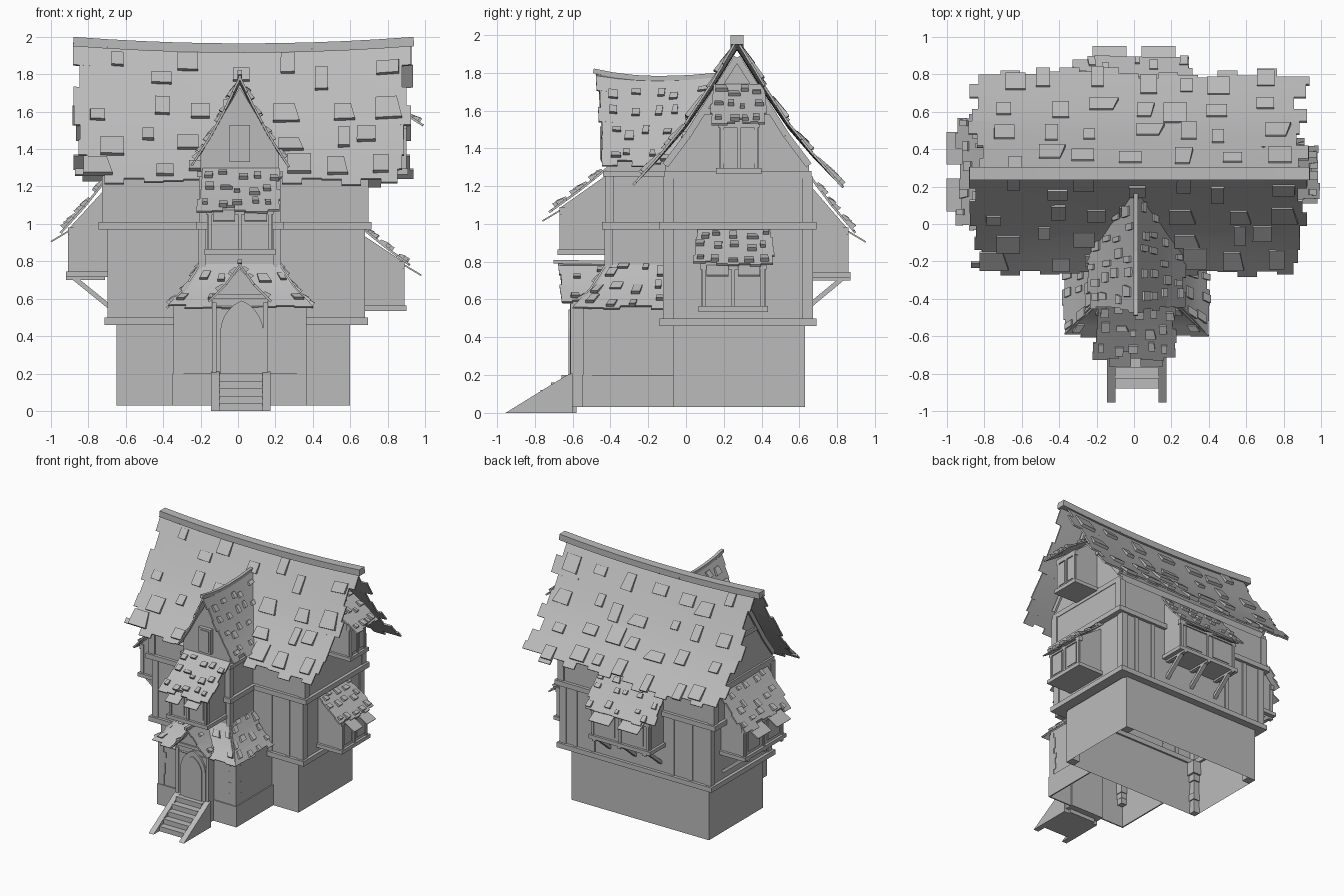
import bpy, bmesh, math, random
from mathutils import Vector, Matrix

random.seed(4)
cube = bpy.data.objects.get("Cube")
if cube:
    bpy.data.objects.remove(cube)

grey = bpy.data.materials.new("plain grey")
grey.use_nodes = True
grey.diffuse_color = (.5, .5, .5, 1)
grey.node_tree.nodes["Principled BSDF"].inputs["Base Color"].default_value = grey.diffuse_color


def finish(name, bm, matrix=None):
    mesh = bpy.data.meshes.new(name)
    bm.to_mesh(mesh)
    bm.free()
    if matrix:
        mesh.transform(matrix)
    mesh.materials.append(grey)
    obj = bpy.data.objects.new(name, mesh)
    bpy.context.collection.objects.link(obj)
    return obj


def make(name, solids, matrix=None, hollow=False):
    bm = bmesh.new()
    for ring_a, ring_b in solids:
        a = [bm.verts.new(p) for p in ring_a]
        b = [bm.verts.new(p) for p in ring_b]
        bm.faces.new(a)
        bm.faces.new(b)
        for i in range(len(a)):
            j = (i + 1) % len(a)
            bm.faces.new((a[i], a[j], b[j], b[i]))
    bmesh.ops.recalc_face_normals(bm, faces=bm.faces)
    if hollow:
        flat = [f for f in bm.faces if abs(f.normal.z) > .9]
        bmesh.ops.delete(bm, geom=flat, context='FACES')
    finish(name, bm, matrix)


def block(x0, x1, y0, y1, z0, z1):
    return [[(x0, y0, z), (x1, y0, z), (x1, y1, z), (x0, y1, z)] for z in (z0, z1)]


def prism(profile, axis, start, end):
    if axis == 'x':
        return [[(s, a, b) for a, b in profile] for s in (start, end)]
    return [[(a, s, b) for a, b in profile] for s in (start, end)]


def bar(start, end, width, height):
    p, q = Vector(start), Vector(end)
    along = (q - p).normalized()
    side = along.cross(Vector((0, 0, 1))).normalized() * width / 2
    up = side.cross(along).normalized() * height / 2
    return [[e + side + up, e - side + up, e - side - up, e + side - up] for e in (p, q)]


def surface(profile, top, bottom, place, sag=0):
    # Sheet from ridge (v = 0) to eaves (v = 1); profile holds outward distance and height
    n = len(profile) - 1

    def point(u, v):
        i = max(0, min(int(v * n + .0001), n - 1))
        d, z = Vector(profile[i]).lerp(Vector(profile[i + 1]), v * n - i)
        a0 = top[0] + (bottom[0] - top[0]) * v
        a1 = top[1] + (bottom[1] - top[1]) * v
        return Vector(place(a0 + (a1 - a0) * u, d, z + sag * (2 * u - 1) ** 2 * (1 - v)))
    return point


def roof(name, point, rows, cols, jag, hang, tiles, size, matrix=None):
    # Ragged sheet
    bm = bmesh.new()
    for r in range(rows):
        us = [c / cols for c in range(cols + 1)]
        us[0] -= random.uniform(-.3, 1) * jag
        us[-1] += random.uniform(-.3, 1) * jag
        for c in range(cols):
            v0, v1 = r / rows, (r + 1) / rows
            if r == rows - 1:
                v1 += random.uniform(-1, .6) * hang
            ring = [(us[c], v0), (us[c + 1], v0), (us[c + 1], v1), (us[c], v1)]
            bm.faces.new([bm.verts.new(point(u, v)) for u, v in ring])
    bmesh.ops.remove_doubles(bm, verts=bm.verts, dist=.0005)
    for f in bm.faces:
        f.normal_update()
        if f.normal.z < 0:
            f.normal_flip()
    sheet = finish(name, bm, matrix)
    thickness = sheet.modifiers.new("thickness", 'SOLIDIFY')
    thickness.thickness = .012
    bpy.ops.object.select_all(action='DESELECT')
    sheet.select_set(True)
    bpy.context.view_layer.objects.active = sheet
    bpy.ops.object.modifier_apply(modifier=thickness.name)
    bpy.ops.object.shade_smooth_by_angle(angle=math.radians(25))
    # Raised tiles
    solids = []
    nx, ny = tiles
    for i in range(nx):
        for j in range(ny):
            u = (i + .5 + random.uniform(-.28, .28)) / nx
            v = (j + .5 + random.uniform(-.25, .25)) / ny
            p = point(u, v)
            along = (point(u + .01, v) - p).normalized()
            down = (point(u, v + .01) - p).normalized()
            up = along.cross(down)
            up *= 1 if up.z > 0 else -1
            w, l = size * random.uniform(.35, .75), size * random.uniform(.4, .85)
            skew = random.choice((0, 0, 0, w * .5))
            base = [p + along * sx * w + down * sy * l
                    for sx, sy in ((-1, -1), (1, -1), (1, 1), (-1, 1))]
            base[2] += along * skew
            solids.append([[b - up * .006 for b in base],
                           [b + up * h for b, h in zip(base, (.01, .01, .022, .022))]])
    make(name + "_tiles", solids, matrix)


def ridge(name, line, width, height):
    make(name, [bar(a, b, width, height) for a, b in zip(line, line[1:])])


def quoins(name, corners, low, high):
    solids, n = [], 8
    for x, y, sx, sy in corners:
        for k in range(n):
            step = (high - low) / n
            w = random.uniform(.035, .065)
            xs = sorted((x + sx * .01, x - sx * w))
            ys = sorted((y + sy * .01, y - sy * w))
            solids.append(block(*xs, *ys, low + k * step, low + (k + 1) * step))
    make(name, solids)


def storey(name, x0, x1, y0, y1, z0, z1, post=.04, beam=.04, hollow=False):
    # Plaster walls, corner posts and a ring of floor beams
    make(name + "_walls", [block(x0, x1, y0, y1, z0, z1)], hollow=hollow)
    e = .008
    posts = [block(x - e, x + post + e, y - e, y + post + e, z0, z1)
             for x in (x0, x1 - post) for y in (y0, y1 - post)]
    make(name + "_posts", posts)
    o, i, h = .025, .06, beam / 2
    beams = [block(x0 - o, x1 + o, y0 - o, y0 + i, z0 - h, z0 + h),
             block(x0 - o, x1 + o, y1 - i, y1 + o, z0 - h, z0 + h),
             block(x0 - o, x0 + i, y0 - o, y1 + o, z0 - h, z0 + h),
             block(x1 - i, x1 + o, y0 - o, y1 + o, z0 - h, z0 + h)]
    make(name + "_beams", beams)


def bay(name, spot, turn, width, low, high, depth, crown, reach, braces=False, shutters=True):
    # Built facing -y against a wall, then turned into place
    m = Matrix.Translation((*spot, 0)) @ Matrix.Rotation(math.radians(turn), 4, 'Z')
    h = width / 2
    make(name + "_walls", [prism([(.03, low), (-depth, low), (-depth, high), (.03, crown - .02)],
                                 'x', -h, h)], m)
    trim = [block(-h - .02, h + .02, -depth - .02, .02, low - .015, low + .015),
            block(-h - .01, h + .01, -depth - .01, -depth + .02, high - .04, high)]
    for x in (-h, -.01, h - .02):
        trim.append(block(x, x + .02, -depth - .01, -depth + .02, low, high))
    for s in (-1, 1):
        x = s * h / 2
        trim.append(block(x - h * .3, x + h * .3, -depth - .006, -depth, low + .04, high - .05))
        trim.append(block(s * h - .006, s * h + .006, -depth, -depth + .025, low, high))
        if shutters:
            trim.append(bar((x, -depth, high - .015), (x, -depth - .1, high - .075), h * .7, .008))
    if braces:
        for x in (-h + .03, 0, h - .03):
            trim.append(bar((x, -depth, low), (x, .02, low - .17), .03, .025))
            trim.append(block(x - .015, x + .015, -depth - .02, 0, low - .03, low))
    make(name + "_timbers", trim, m)
    point = surface([(0, crown), (reach * .5, crown * .45 + high * .55), (reach, high - .01)],
                    (-h - .03, h + .03), (-h - .04, h + .04), lambda a, d, z: (a, -d, z))
    roof(name + "_roof", point, 4, 7, .06, .12, (5 if width > .25 else 4, 3), .035, m)


# Stone ground floor, an open shell
make("ground_floor", [block(-.65, .6, -.07, .63, .03, .48)], hollow=True)
quoins("corner_stones", [(x, y, sx, sy) for x, sx in ((-.64, -1), (.59, 1))
                         for y, sy in ((-.06, -1), (.62, 1))], .03, .46)

# Timber storeys
storey("middle_storey", -.69, .67, -.115, .665, .48, .99, hollow=True)
storey("upper_storey", -.72, .69, -.115, .665, .99, 1.25)
studs = [block(x, x + .035, y - .008, y + .008, .5, .98)
         for y in (-.115, .665) for x in (-.53, -.36, .36, .52)]
make("wall_studs", studs)

# Main gable and its edge timbers
half = [(.38, 1.22), (.38, 1.31), (.26, 1.47), (.14, 1.66)]
outline = [(.27 - d, z) for d, z in half] + [(.27, 1.88)] + [(.27 + d, z) for d, z in half[::-1]]
make("main_gable", [prism(outline, 'x', -.71, .68)])
edges = [bar((x, *a), (x, *b), .03, .035) for x in (-.71, .68)
         for a, b in zip(outline[1:-1], outline[2:-1])]
edges += [block(x - .015, x + .015, -.115, .665, 1.24, 1.28) for x in (-.71, .68)]
edges += [block(x - .012, x + .012, .1, .44, 1.58, 1.61) for x in (-.71, .68)]
make("gable_timbers", edges)

# Main roof
main_profile = [(.01, 1.925), (.15, 1.7), (.28, 1.51), (.41, 1.36), (.545, 1.22)]
for name, side in (("front_roof", -1), ("back_roof", 1)):
    main = surface(main_profile, (-.82, .87), (-.82, .87),
                   lambda a, d, z, s=side: (a, .27 + s * d, z), sag=.04)
    roof(name, main, 8, 16, .04, .08, (7, 4), .085)
ridge("main_ridge", [(.03 + .91 * t, .27, 1.94 + .035 * t * t)
                     for t in [k / 5 - 1 for k in range(11)]], .07, .05)

# Front tower
storey("tower", -.2, .22, -.42, -.08, .99, 1.27, post=.03)
make("tower_base", [block(-.2, .22, -.42, -.08, .6, .99)])
make("tower_base_posts", [block(x, x + .04, -.43, -.39, .7, .99) for x in (-.21, .19)])
make("tower_gable", [prism([(-.2, 1.25), (-.2, 1.37), (-.08, 1.58), (.01, 1.73), (.1, 1.58),
                            (.22, 1.37), (.22, 1.25)], 'y', -.42, .1)])
make("tower_top_beam", [block(-.22, .24, -.44, -.06, 1.25, 1.28)])
make("attic_window", [block(-.045, .065, -.45, -.42, 1.33, 1.53),
                      block(-.03, .05, -.456, -.45, 1.345, 1.515)])
for name, side in (("tower_roof_right", -1), ("tower_roof_left", 1)):
    slope = surface([(0, 1.77), (.085, 1.6), (.165, 1.46), (.26, 1.32)], (-.46, .16), (-.44, .02),
                    lambda a, d, z, s=side: (.01 + s * d, a, z), sag=.025)
    roof(name, slope, 6, 6, .03, .08, (5, 4), .035)
ridge("tower_ridge", [(.01, -.15 + .34 * t, 1.77 + (.04 if t < 0 else .02) * t * t)
                      for t in (-1, -.7, -.35, 0, .5, 1)], .025, .025)

# Entrance wing, also an open shell
make("porch", [block(-.34, .36, -.54, -.07, .03, .6)], hollow=True)
make("porch_plinth", [block(-.35, .37, -.55, -.54, .03, .2),
                      block(-.35, -.34, -.55, -.07, .03, .2),
                      block(.36, .37, -.55, -.07, .03, .2)])
quoins("porch_stones", [(-.335, -.535, -1, -1), (.355, -.535, 1, -1)], .2, .56)
make("door_block", [prism([(-.14, .03), (.16, .03), (.16, .6), (.01, .76), (-.14, .6)],
                          'y', -.6, -.53)])
make("door_posts", [block(x, x + .025, -.61, -.58, .2, .58) for x in (-.14, .135)]
     + [block(-.14, .16, -.612, -.59, .6, .625)])


def arch(half_width, spring, foot):
    r = half_width * 1.6
    reach = math.acos(1 - half_width / r)
    arc = [reach * k / 5 for k in range(6)]
    right = [(half_width - r + r * math.cos(t), spring + r * math.sin(t)) for t in arc]
    left = [(-x, z) for x, z in right[-2::-1]]
    return [(.02 + x, z) for x, z in [(half_width, foot)] + right + left + [(-half_width, foot)]]


make("door_frame", [prism(arch(.115, .42, .18), 'y', -.615, -.6)])
make("door", [prism(arch(.085, .42, .18), 'y', -.622, -.615)])

# Hipped skirt roof around the tower
for name, side in (("skirt_right", -1), ("skirt_left", 1)):
    slope = surface([(.2, .8), (.29, .66), (.39, .56)], (-.42, -.1), (-.6, -.1),
                    lambda a, d, z, s=side: (.01 + s * d, a, z))
    roof(name, slope, 4, 6, 0, .06, (4, 3), .04)
slope = surface([(.41, .8), (.5, .66), (.6, .56)], (-.2, .22), (-.38, .4),
                lambda a, d, z: (a, -d, z))
roof("skirt_front", slope, 4, 8, 0, .06, (5, 2), .035)

# Gable over the door
for name, side in (("door_roof_right", -1), ("door_roof_left", 1)):
    slope = surface([(0, .79), (.08, .68), (.17, .59)], (-.67, -.42), (-.65, -.45),
                    lambda a, d, z, s=side: (.01 + s * d, a, z))
    roof(name, slope, 4, 4, .05, .05, (2, 2), .03)
ridge("door_ridge", [(.01, -.7, .8), (.01, -.41, .795)], .025, .02)

# Stairs
stairs = [block(-.1, .13, -.88 + k * .055, -.58, .02 if k else 0, .04 * (k + 1)) for k in range(5)]
make("steps", stairs)
make("stair_sides", [prism([(-.955, 0), (-.6, 0), (-.6, .21), (-.63, .2)], 'x', x, x + .045)
                     for x in (-.145, .13)])

# Projecting window bays
bay("front_bay", (.01, -.42), 0, .34, .85, 1.09, .24, 1.3, .29)
bay("left_bay", (.67, .25), 90, .33, .55, .8, .21, .98, .245)
bay("left_dormer", (.69, .28), 90, .2, 1.28, 1.55, .2, 1.74, .29, shutters=False)
bay("right_bay", (-.71, .28), -90, .5, .73, .98, .19, 1.24, .23, braces=True)
bay("back_bay", (0, .665), 180, .52, .73, .98, .185, 1.25, .225, braces=True)
